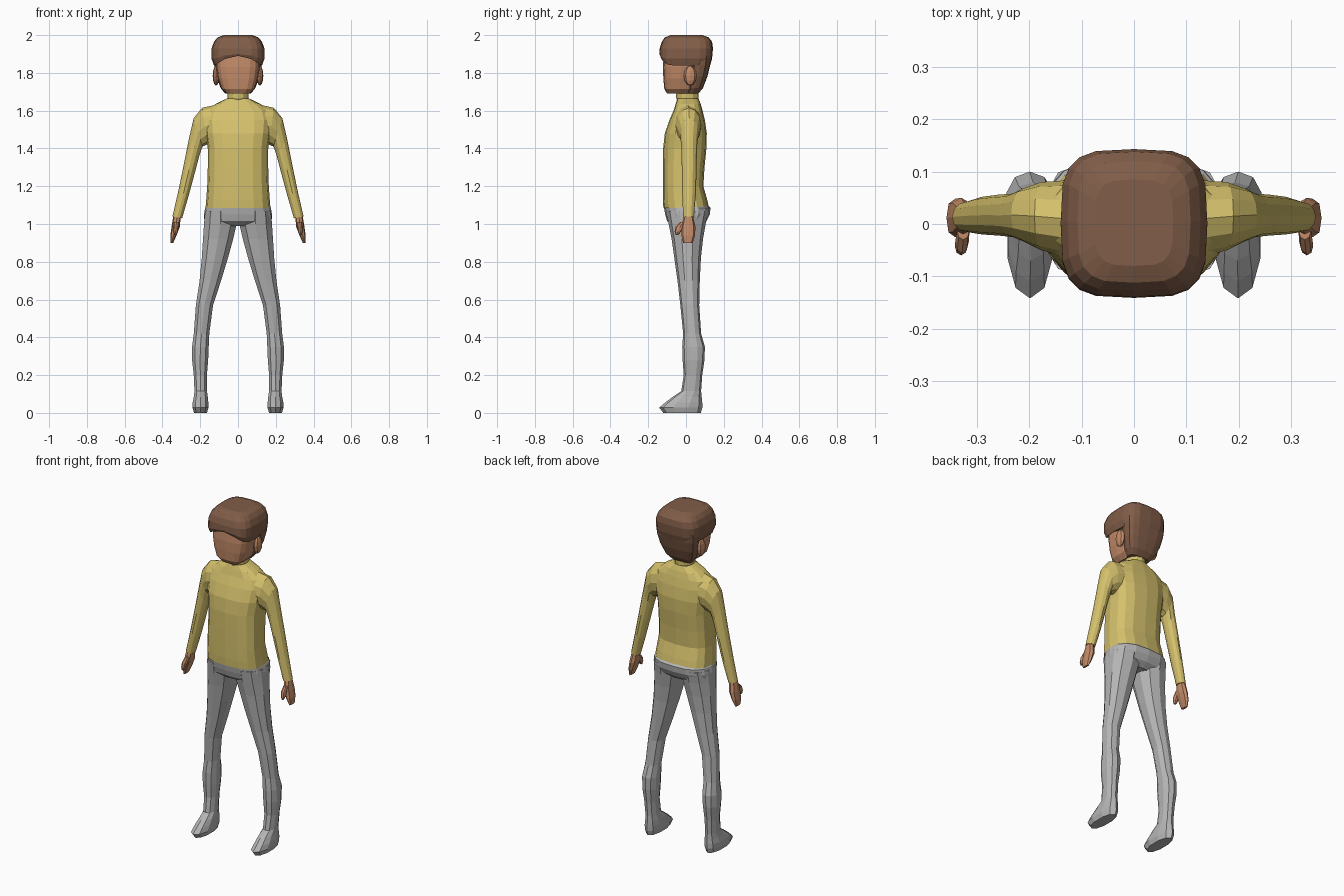
import bpy, bmesh, math


def material(name, rgb):
    m = bpy.data.materials.new(name)
    m.diffuse_color = (*rgb, 1)
    return m


SHIRT = material("mustard shirt", (0.66, 0.53, 0.15))
TROUSERS = material("grey trousers", (0.46, 0.46, 0.46))
HAIR = material("brown hair", (0.22, 0.11, 0.065))
SKIN = material("skin", (0.55, 0.26, 0.14))


def make(name, bm, mat, mirror=False):
    bmesh.ops.recalc_face_normals(bm, faces=bm.faces)
    me = bpy.data.meshes.new(name)
    bm.to_mesh(me)
    bm.free()
    me.materials.append(mat)
    ob = bpy.data.objects.new(name, me)
    bpy.context.collection.objects.link(ob)
    if mirror:
        ob.modifiers.new("mirror", 'MIRROR').use_mirror_merge = False
    return ob


def loft(name, rings, mat, sides=12, power=2.0, mirror=False, shape=None):
    """Rings are (x0, z0, x1, z1, y0, y1): left and right end plus depth range."""
    bm = bmesh.new()
    rows = []
    for i, (x0, z0, x1, z1, y0, y1) in enumerate(rings):
        row = []
        for k in range(sides):
            a = 2 * math.pi * k / sides + math.pi / 2
            c, s = math.cos(a), math.sin(a)
            u = math.copysign(abs(c) ** (2 / power), c)
            v = math.copysign(abs(s) ** (2 / power), s)
            p = [(x0 + x1) / 2 + u * (x1 - x0) / 2,
                 (y0 + y1) / 2 + v * (y1 - y0) / 2,
                 (z0 + z1) / 2 + u * (z1 - z0) / 2]
            if shape:
                p = shape(i, p)
            row.append(bm.verts.new(p))
        rows.append(row)
    for a, b in zip(rows, rows[1:]):
        for k in range(sides):
            n = (k + 1) % sides
            bm.faces.new((a[k], a[n], b[n], b[k]))
    bm.faces.new(rows[0])
    bm.faces.new(rows[-1])
    return make(name, bm, mat, mirror)


def level(*rows):
    """Centred horizontal rings from (z, half width, y0, y1)."""
    return [(-w, z, w, z, y0, y1) for z, w, y0, y1 in rows]


def upright(*rows):
    """Off-centre horizontal rings from (z, x0, x1, y0, y1)."""
    return [(x0, z, x1, z, y0, y1) for z, x0, x1, y0, y1 in rows]


# Torso of the sweater
loft("sweater_body", level(
    (1.085, 0.172, -0.12, 0.122), (1.13, 0.168, -0.122, 0.112),
    (1.20, 0.163, -0.122, 0.092), (1.30, 0.160, -0.122, 0.098),
    (1.40, 0.160, -0.121, 0.108), (1.48, 0.172, -0.112, 0.110),
    (1.55, 0.178, -0.088, 0.100), (1.60, 0.165, -0.066, 0.088),
    (1.635, 0.12, -0.055, 0.078), (1.665, 0.058, -0.045, 0.066)),
    SHIRT, 16, 2.7)

# Rolled collar and neck
loft("collar", level(
    (1.65, 0.05, -0.045, 0.062), (1.668, 0.056, -0.052, 0.067),
    (1.688, 0.056, -0.052, 0.067), (1.70, 0.05, -0.046, 0.06)), SHIRT, 12)
loft("neck", level((1.66, 0.045, -0.04, 0.055), (1.75, 0.045, -0.04, 0.055)), SKIN, 12)

# Sleeves
loft("sleeve", [
    (0.11, 1.43, 0.10, 1.635, -0.07, 0.085),
    (0.165, 1.42, 0.19, 1.615, -0.05, 0.08),
    (0.188, 1.41, 0.235, 1.56, -0.033, 0.068),
    (0.205, 1.36, 0.258, 1.46, -0.025, 0.058),
    (0.234, 1.25, 0.284, 1.33, -0.022, 0.056),
    (0.264, 1.14, 0.315, 1.18, -0.020, 0.052),
    (0.296, 1.03, 0.347, 1.04, -0.015, 0.042)], SHIRT, 12, 2.0, True)

# Hands with thumbs
loft("hand", upright(
    (1.05, 0.302, 0.341, -0.01, 0.036), (0.985, 0.308, 0.352, -0.025, 0.05),
    (0.94, 0.325, 0.358, -0.025, 0.048), (0.90, 0.343, 0.357, -0.015, 0.035)),
    SKIN, 8, 2.4, True)
loft("thumb", upright(
    (1.01, 0.314, 0.338, -0.03, 0.005), (0.985, 0.315, 0.341, -0.055, -0.01),
    (0.96, 0.318, 0.342, -0.06, -0.025), (0.943, 0.324, 0.338, -0.055, -0.04)),
    SKIN, 8, 2.0, True)

# Trouser hips
loft("trouser_hips", level(
    (1.10, 0.165, -0.11, 0.115), (1.085, 0.174, -0.116, 0.13),
    (1.05, 0.180, -0.110, 0.126), (1.015, 0.178, -0.10, 0.108),
    (0.99, 0.15, -0.07, 0.075)), TROUSERS, 16, 2.6)

# Trouser legs running into pointed shoes
loft("leg", upright(
    (1.07, 0.005, 0.178, -0.105, 0.118), (1.00, 0.003, 0.184, -0.092, 0.104),
    (0.92, 0.022, 0.189, -0.076, 0.09), (0.82, 0.050, 0.195, -0.062, 0.079),
    (0.70, 0.087, 0.206, -0.045, 0.073), (0.57, 0.130, 0.225, -0.03, 0.070),
    (0.42, 0.150, 0.236, -0.015, 0.080), (0.35, 0.153, 0.245, -0.02, 0.100),
    (0.28, 0.156, 0.245, -0.018, 0.098), (0.20, 0.163, 0.236, -0.012, 0.086),
    (0.115, 0.163, 0.232, -0.025, 0.080), (0.085, 0.158, 0.236, -0.07, 0.083),
    (0.055, 0.155, 0.242, -0.11, 0.086), (0.028, 0.154, 0.243, -0.142, 0.087),
    (0.0, 0.163, 0.234, -0.12, 0.078)), TROUSERS, 10, 2.2, True)

# Face
loft("face", level(
    (1.69, 0.062, -0.10, 0.03), (1.715, 0.088, -0.115, 0.05),
    (1.77, 0.106, -0.12, 0.06), (1.83, 0.116, -0.122, 0.07),
    (1.90, 0.116, -0.118, 0.08), (1.93, 0.09, -0.09, 0.07)), SKIN, 16, 3.2)


# Hair cap with an arched fringe over the forehead
def fringe(i, p):
    if i < 3 and p[1] < -0.05:
        lift = 0.05 * max(0, 1 - (p[0] / 0.12) ** 2)
        p[2] += lift * (1, 1, 0.5)[i]
    return p


loft("hair_cap", level(
    (1.845, 0.105, -0.108, 0.10), (1.84, 0.128, -0.134, 0.128),
    (1.875, 0.140, -0.141, 0.138), (1.93, 0.140, -0.139, 0.143),
    (1.965, 0.127, -0.128, 0.138), (1.988, 0.108, -0.112, 0.12),
    (2.0, 0.075, -0.08, 0.085)), HAIR, 20, 3.6, shape=fringe)

# Hair down the back of the head to the nape
loft("hair_back", level(
    (1.69, 0.068, 0.0, 0.065), (1.72, 0.092, 0.005, 0.09),
    (1.78, 0.114, 0.015, 0.113), (1.84, 0.126, 0.02, 0.128),
    (1.89, 0.130, 0.02, 0.135)), HAIR, 16, 3.0)

# Ears
bm = bmesh.new()
bmesh.ops.create_uvsphere(bm, u_segments=8, v_segments=6, radius=1)
for v in bm.verts:
    v.co = (0.116 + v.co.x * 0.018, 0.022 + v.co.y * 0.034, 1.785 + v.co.z * 0.052)
make("ear", bm, SKIN, True)
